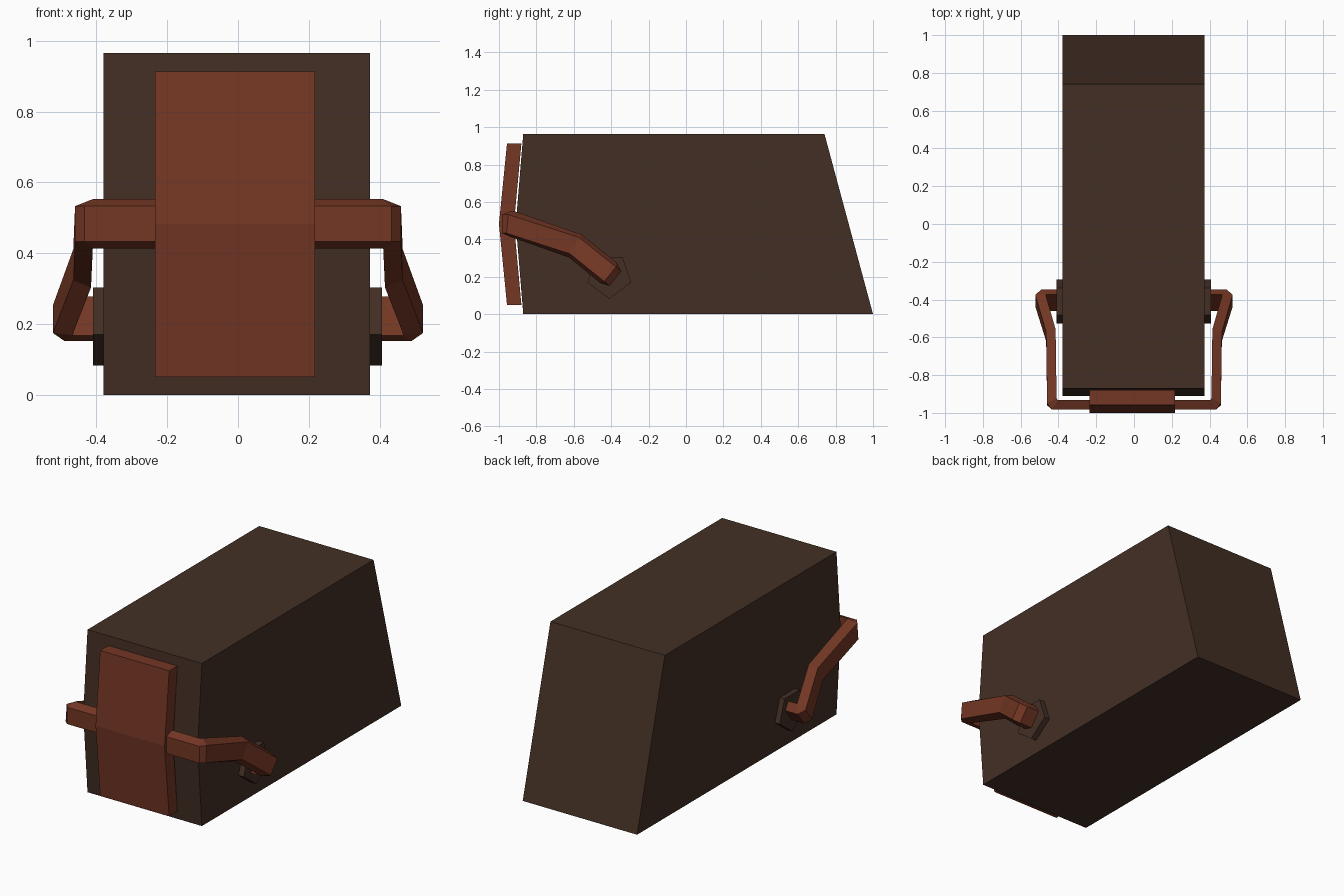
import bpy, bmesh
from mathutils import Vector

if "Cube" in bpy.data.objects:
    bpy.data.objects.remove(bpy.data.objects["Cube"])


def material(name, rgb):
    m = bpy.data.materials.new(name)
    m.diffuse_color = (*rgb, 1)
    m.use_nodes = True
    m.node_tree.nodes["Principled BSDF"].inputs["Base Color"].default_value = m.diffuse_color
    return m


DARK = material("dark brown", (0.056, 0.028, 0.018))
RUST = material("rust brown", (0.175, 0.038, 0.018))


def loft(name, rings, mat):
    """Join equal-sized rings of points with quads and cap both ends."""
    bm = bmesh.new()
    rows = [[bm.verts.new(p) for p in r] for r in rings]
    n = len(rows[0])
    for a, b in zip(rows, rows[1:]):
        for i in range(n):
            j = (i + 1) % n
            bm.faces.new((a[i], a[j], b[j], b[i]))
    bm.faces.new(rows[0])
    bm.faces.new(rows[-1])
    bmesh.ops.recalc_face_normals(bm, faces=bm.faces)
    me = bpy.data.meshes.new(name)
    bm.to_mesh(me)
    bm.free()
    me.materials.append(mat)
    ob = bpy.data.objects.new(name, me)
    bpy.context.collection.objects.link(ob)
    return ob


def extrude_x(name, profile, x0, x1, mat):
    return loft(name, [[(x, y, z) for y, z in profile] for x in (x0, x1)], mat)


# Main box: slanted back, slightly bowed front
extrude_x("box_body", [(-0.87, 0), (1.0, 0), (0.74, 0.965), (-0.87, 0.965), (-0.91, 0.483)],
          -0.379, 0.372, DARK)

# Bent front plate
extrude_x("front_plate", [(-0.957, 0.05), (-0.88, 0.05), (-0.92, 0.483), (-0.88, 0.913),
                          (-0.957, 0.913), (-1.0, 0.483)], -0.235, 0.218, RUST)

# Five-sided pivots, point down
pent = [(-0.41, 0.083), (-0.293, 0.17), (-0.338, 0.303), (-0.482, 0.303), (-0.527, 0.17)]
extrude_x("pivot_left", pent, -0.41, -0.37, DARK)
extrude_x("pivot_right", pent, 0.36, 0.407, DARK)

# Strap: trapezoid section, narrower on the outside (centre, outward, width direction)
path = [
    ((0.419, -0.958, 0.483), (0.6, -1.0, 0), (0, 0, 1)),
    ((0.435, -0.942, 0.483), (1.0, -0.5, 0), (0, 0.1, 1)),
    ((0.440, -0.594, 0.366), (1.0, -0.1, 0.05), (0, 0.48, 0.88)),
    ((0.495, -0.412, 0.219), (1.1, 0.25, -0.2), (0, 0.62, 0.78)),
    ((0.477, -0.397, 0.207), (0.5, 0.8, -0.64), (0, 0.62, 0.78)),
    ((0.398, -0.397, 0.207), (0, 0.78, -0.62), (0, 0.62, 0.78)),
]
half = []
for c, o, u in path:
    c, o, u = Vector(c), Vector(o) * 0.025, Vector(u).normalized()
    half.append([c + o + u * 0.05, c + o - u * 0.05, c - o - u * 0.07, c - o + u * 0.07])
other = [[Vector((-p.x, p.y, p.z)) for p in r] for r in half]
loft("strap", other[::-1] + half, RUST)
